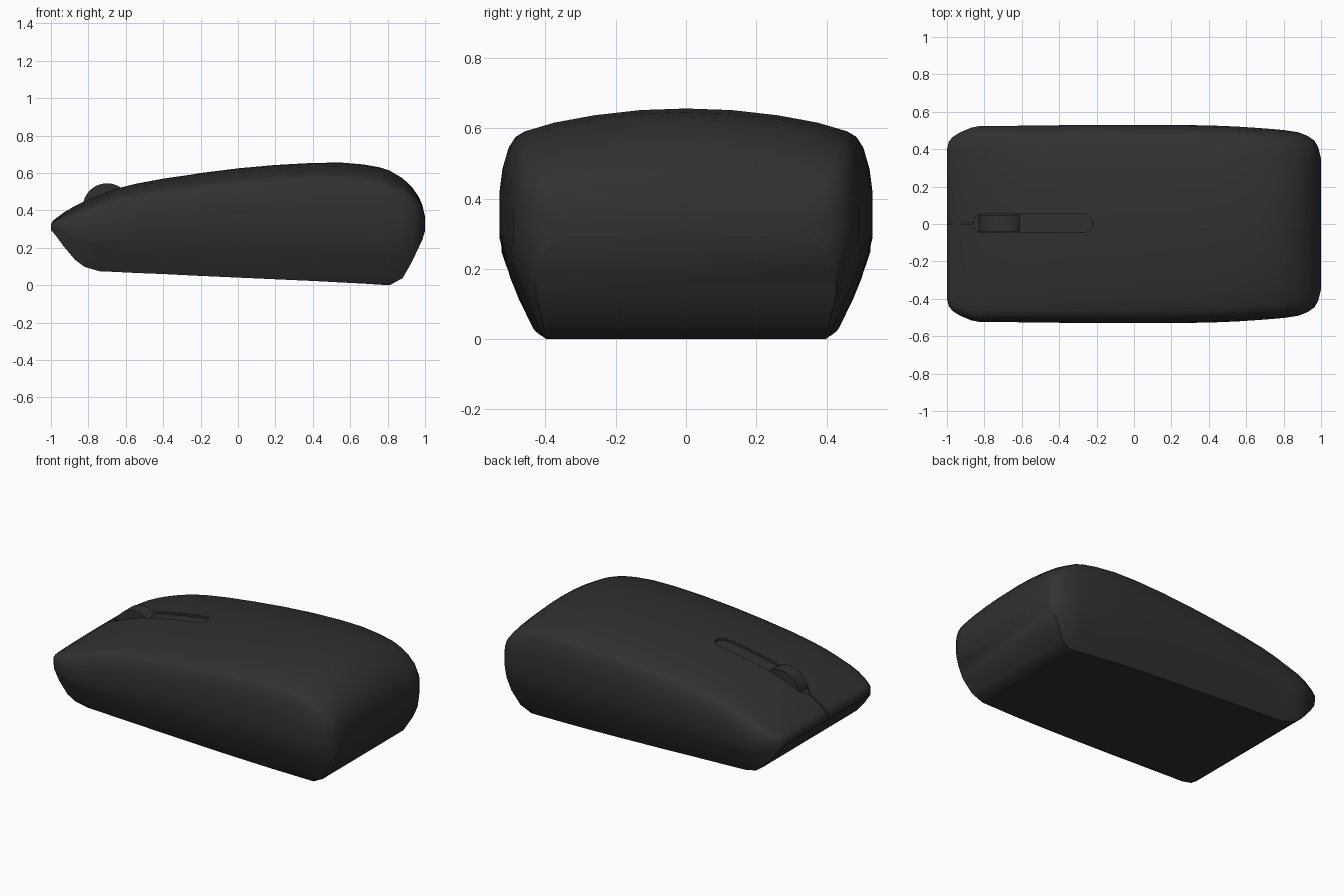
import bpy, bmesh
from math import pi, sqrt, cos

if "Cube" in bpy.data.objects:
    bpy.data.objects.remove(bpy.data.objects["Cube"])

black = bpy.data.materials.new("black_plastic")
black.diffuse_color = (0.03, 0.03, 0.03, 1)
black.use_nodes = True
black.node_tree.nodes["Principled BSDF"].inputs["Base Color"].default_value = black.diffuse_color

# Stations along the length: x, underside z, top z, half width
STATIONS = [
    (-1.0, 0.295, 0.325, 0.40), (-0.99, 0.285, 0.345, 0.44), (-0.97, 0.26, 0.36, 0.465),
    (-0.93, 0.205, 0.39, 0.49), (-0.87, 0.135, 0.425, 0.515), (-0.82, 0.098, 0.45, 0.525),
    (-0.74, 0.075, 0.485, 0.525), (-0.65, 0.071, 0.517, 0.525), (-0.55, 0.066, 0.543, 0.526),
    (-0.4, 0.06, 0.571, 0.528), (-0.2, 0.05, 0.60, 0.53), (0.0, 0.041, 0.625, 0.53),
    (0.2, 0.032, 0.643, 0.53), (0.4, 0.023, 0.654, 0.527), (0.55, 0.015, 0.656, 0.521),
    (0.67, 0.009, 0.646, 0.513), (0.76, 0.003, 0.63, 0.506), (0.81, 0.0, 0.613, 0.501),
    (0.88, 0.038, 0.572, 0.49), (0.93, 0.125, 0.525, 0.47), (0.965, 0.20, 0.475, 0.445),
    (0.985, 0.242, 0.43, 0.41), (1.0, 0.29, 0.365, 0.35)]
# Half cross-section: width fraction, height fraction
SECTION = [(0.79, 0), (0.82, 0.03), (0.87, 0.12), (0.93, 0.23), (0.975, 0.33), (1, 0.43),
           (1, 0.64), (0.985, 0.74), (0.955, 0.83), (0.92, 0.875), (0.87, 0.90),
           (0.72, 0.937), (0.5, 0.97), (0.25, 0.993), (0, 1)]


def interp(x, pts):
    if x <= pts[0][0]:
        return pts[0][1]
    for (a, fa), (b, fb) in zip(pts, pts[1:]):
        if x <= b:
            return fa + (fb - fa) * (x - a) / (b - a)
    return pts[-1][1]


def loft(name, rings):
    """Skin closed rings of equal length and cap both ends."""
    bm = bmesh.new()
    loops = [[bm.verts.new(p) for p in r] for r in rings]
    n = len(loops[0])
    for a, b in zip(loops, loops[1:]):
        for i in range(n):
            j = (i + 1) % n
            bm.faces.new((a[i], a[j], b[j], b[i]))
    bm.faces.new(loops[0])
    bm.faces.new(loops[-1])
    bmesh.ops.recalc_face_normals(bm, faces=bm.faces)
    mesh = bpy.data.meshes.new(name)
    bm.to_mesh(mesh)
    bm.free()
    ob = bpy.data.objects.new(name, mesh)
    bpy.context.collection.objects.link(ob)
    mesh.materials.append(black)
    return ob


def select(ob):
    bpy.ops.object.select_all(action='DESELECT')
    ob.select_set(True)
    bpy.context.view_layer.objects.active = ob


# Body shell
LOWER = [(0, 0.79), (0.03, 0.82), (0.15, 0.93), (0.28, 1)]
rings = []
for x, lo, hi, w in STATIONS:
    half = []
    for f, v in SECTION:
        z = lo + (hi - lo) * v
        if v < 0.5:
            f = max(f, interp(z, LOWER))
        half.append((x, w * f, z))
    rings.append(half + [(x, -y, z) for _, y, z in reversed(half[:-1])])
body = loft("mouse_body", rings)

# Wheel slot with a thin seam running to the nose
TOP = [(s[0], s[2]) for s in STATIONS]
X0, X1, R, SEAM, CY = -0.86, -0.22, 0.05, 0.004, 0.005


def slot_half(x):
    d = max(X0 + R - x, x - (X1 - R), 0)
    return max(SEAM, sqrt(max(R * R - d * d, 0)))


xs = [-1.03, -1.0, -0.97, -0.93]
xs += [X0 + R - R * cos(i * pi / 12) for i in range(7)]
xs += [-0.74, -0.65, -0.55, -0.4]
xs += [X1 - R + R * cos(pi / 2 - i * pi / 12) for i in range(7)]
cut = []
for x in xs:
    h, z = slot_half(x), interp(x, TOP)
    d = 0.008 if h < 0.01 else 0.015
    cut.append([(x, CY - h, z - d), (x, CY + h, z - d), (x, CY + h, z + 0.1), (x, CY - h, z + 0.1)])
cutter = loft("slot_cutter", cut)
cutter.hide_render = True
mod = body.modifiers.new("slot", 'BOOLEAN')
mod.operation = 'DIFFERENCE'
mod.object = cutter
select(body)
bpy.ops.object.modifier_apply(modifier=mod.name)
bpy.data.objects.remove(cutter)
bpy.ops.object.shade_smooth_by_angle(angle=0.7)

# Scroll wheel
bpy.ops.mesh.primitive_cylinder_add(vertices=48, radius=0.13, depth=0.088,
                                    location=(-0.70, CY, 0.415), rotation=(pi / 2, 0, 0))
wheel = bpy.context.object
wheel.name = "scroll_wheel"
wheel.data.materials.append(black)
bpy.ops.object.shade_smooth_by_angle(angle=0.6)
